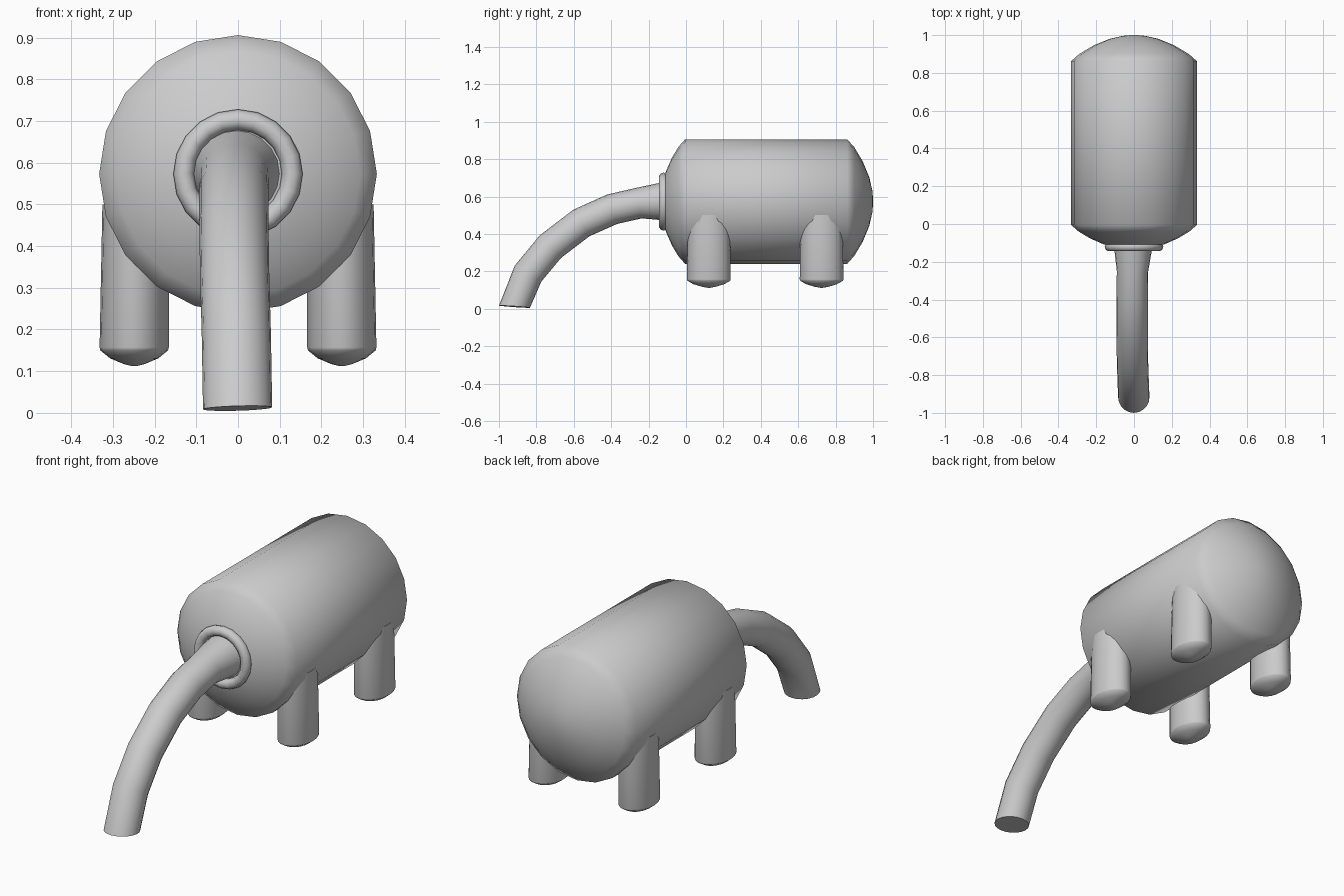
import bpy, bmesh, math
from mathutils import Vector

if "Cube" in bpy.data.objects:
    bpy.data.objects.remove(bpy.data.objects["Cube"])

AXIS_Z = 0.573  # height of the tank axis


def finish(obj, angle):
    bpy.ops.object.select_all(action='DESELECT')
    obj.select_set(True)
    bpy.context.view_layer.objects.active = obj
    bpy.ops.object.shade_smooth_by_angle(angle=math.radians(angle))


def loft(name, sections, sides, angle=40):
    """Skin elliptical sections given as (centre, u vector, v vector)."""
    bm = bmesh.new()
    rings = []
    for c, u, v in sections:
        rings.append([bm.verts.new(c + u * math.cos(t) + v * math.sin(t))
                      for t in (2 * math.pi * i / sides for i in range(sides))])
    for a, b in zip(rings, rings[1:]):
        for i in range(sides):
            j = (i + 1) % sides
            bm.faces.new((a[i], a[j], b[j], b[i]))
    bm.faces.new(rings[0])
    bm.faces.new(rings[-1])
    bmesh.ops.recalc_face_normals(bm, faces=bm.faces)
    mesh = bpy.data.meshes.new(name)
    bm.to_mesh(mesh)
    bm.free()
    obj = bpy.data.objects.new(name, mesh)
    bpy.context.collection.objects.link(obj)
    finish(obj, angle)
    return obj


X, Y, Z = Vector((1, 0, 0)), Vector((0, 1, 0)), Vector((0, 0, 1))

# Tank body: (y, radius) profile around the long axis
profile = [(-0.128, 0.03), (-0.123, 0.09), (-0.108, 0.16), (-0.075, 0.235),
           (-0.04, 0.293), (-0.005, 0.333), (0.862, 0.333), (0.9, 0.29),
           (0.945, 0.215), (0.98, 0.13), (0.996, 0.06), (1.0, 0.015)]
loft("tank_body", [(Vector((0, y, AXIS_Z)), Z * r, X * r) for y, r in profile], 20, 50)

# Collar ring around the spout root
bpy.ops.mesh.primitive_torus_add(major_radius=0.13, minor_radius=0.025,
                                 major_segments=20, minor_segments=10,
                                 location=(0, -0.12, AXIS_Z),
                                 rotation=(math.pi / 2, 0, 0))
collar = bpy.context.object
collar.name = "collar_ring"
finish(collar, 60)

# Drooping spout: (x, y, z, radius) along its path, flared at the root
path = [(-0.003, -0.10, 0.574, 0.106), (-0.005, -0.14, 0.573, 0.099),
        (-0.008, -0.25, 0.565, 0.083), (-0.01, -0.395, 0.532, 0.083),
        (-0.01, -0.56, 0.458, 0.083), (-0.008, -0.725, 0.332, 0.083),
        (-0.004, -0.845, 0.187, 0.083), (-0.001, -0.917, 0.011, 0.083)]
pts = [Vector(p[:3]) for p in path]
sections = []
for i, p in enumerate(pts):
    t = (pts[min(i + 1, len(pts) - 1)] - pts[max(i - 1, 0)]).normalized()
    if i == len(pts) - 1:
        t = Vector((0.03, -0.07, -1)).normalized()  # almost level cut
    v = X.cross(t).normalized()
    sections.append((p, t.cross(v) * -path[i][3], v * path[i][3]))
loft("spout", sections, 20, 50)

# Four oval legs with domed feet: (z, scale) profile
leg = [(0.112, 0.06), (0.117, 0.3), (0.131, 0.7), (0.15, 0.98), (0.157, 1.0), (0.5, 0.96)]
for y, where in ((0.122, "front"), (0.725, "back")):
    for s, side in ((-1, "left"), (1, "right")):
        loft(f"{where}_{side}_leg",
             [(Vector((s * (0.249 - 0.01 * max(0, z - 0.157)), y, z)), X * 0.083 * k, Y * 0.117 * k)
              for z, k in leg], 20, 50)
